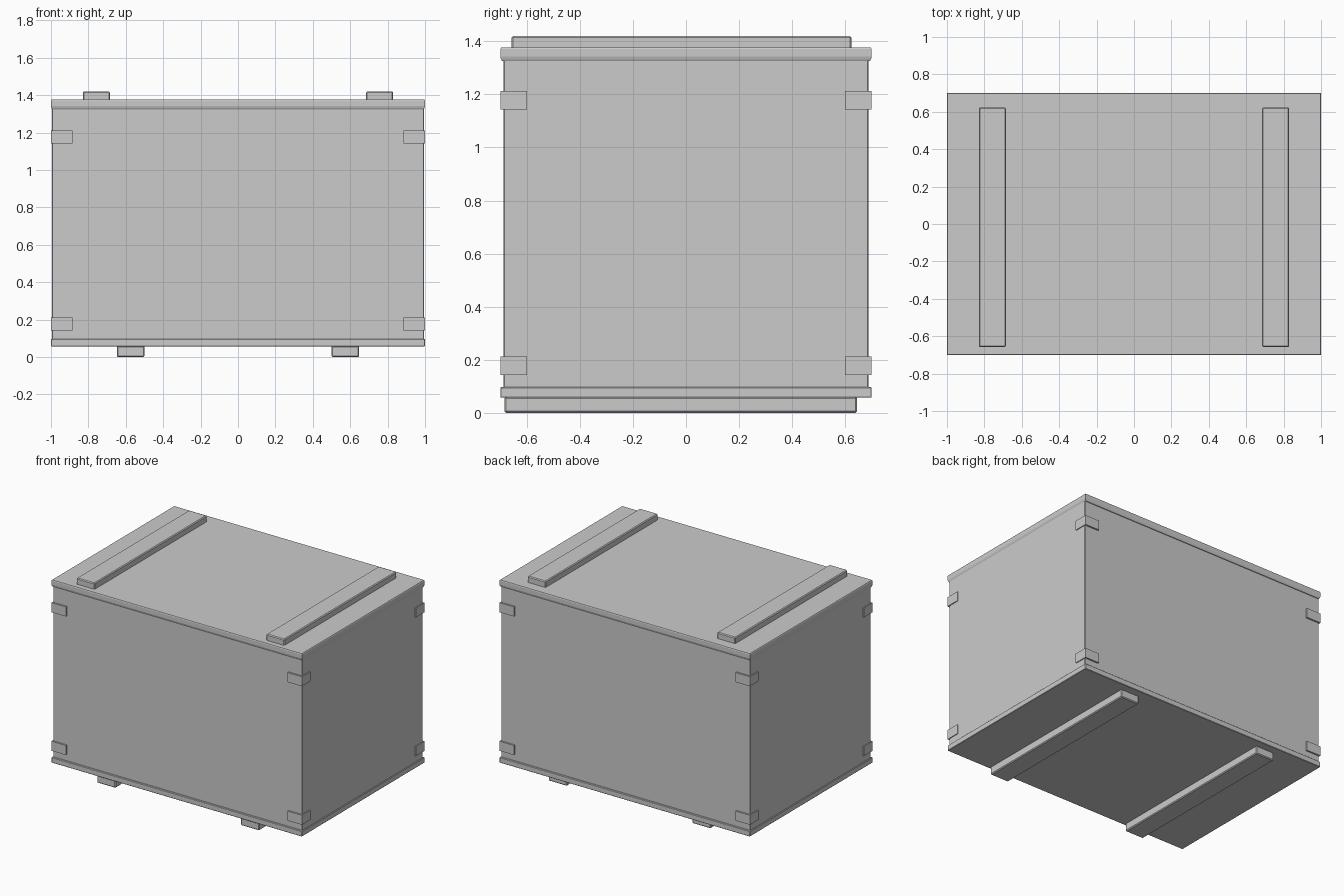
import bpy, bmesh

if "Cube" in bpy.data.objects:
    bpy.data.objects.remove(bpy.data.objects["Cube"])


def box(name, x, y, z, bevel=0.0, segments=1):
    """Box spanning the given (min, max) ranges, with optional edge bevel."""
    bm = bmesh.new()
    bmesh.ops.create_cube(bm, size=1)
    for v in bm.verts:
        v.co = [r[0] if c < 0 else r[1] for c, r in zip(v.co, (x, y, z))]
    me = bpy.data.meshes.new(name)
    bm.to_mesh(me)
    bm.free()
    ob = bpy.data.objects.new(name, me)
    bpy.context.collection.objects.link(ob)
    if bevel:
        mod = ob.modifiers.new("bevel", 'BEVEL')
        mod.width = bevel
        mod.segments = segments
    return ob


def prism(name, outline, z):
    """Vertical extrusion of a flat outline."""
    bm = bmesh.new()
    face = bm.faces.new([bm.verts.new((px, py, z[0])) for px, py in outline])
    ext = bmesh.ops.extrude_face_region(bm, geom=[face])
    for v in ext["geom"]:
        if isinstance(v, bmesh.types.BMVert):
            v.co.z = z[1]
    bmesh.ops.recalc_face_normals(bm, faces=bm.faces)
    me = bpy.data.meshes.new(name)
    bm.to_mesh(me)
    bm.free()
    ob = bpy.data.objects.new(name, me)
    bpy.context.collection.objects.link(ob)
    return ob


# Main case
box("case_body", (-0.994, 0.994), (-0.688, 0.688), (0.09, 1.335), 0.003)

# Base board
box("base_board", (-1, 1), (-0.7, 0.7), (0.057, 0.097), 0.003)

# Lid: slab whose lower rim curves inward
bm = bmesh.new()
rim = [(0.007, 1.325), (0.003, 1.332), (0.0, 1.342), (0.0, 1.371), (0.003, 1.376)]
rings = []
for inset, z in rim:
    a, b = 1 - inset, 0.7 - inset
    rings.append([bm.verts.new(p) for p in
                  ((-a, -b, z), (a, -b, z), (a, b, z), (-a, b, z))])
for lo, hi in zip(rings, rings[1:]):
    for i in range(4):
        j = (i + 1) % 4
        bm.faces.new((lo[i], lo[j], hi[j], hi[i]))
bm.faces.new(rings[0][::-1])
bm.faces.new(rings[-1])
lid_mesh = bpy.data.meshes.new("lid")
bm.to_mesh(lid_mesh)
bm.free()
bpy.context.collection.objects.link(bpy.data.objects.new("lid", lid_mesh))

# Battens on the lid and runners under the base
for side, label in ((-1, "left"), (1, "right")):
    xs = sorted((side * 0.685, side * 0.83))
    box(f"lid_batten_{label}", xs, (-0.658, 0.624), (1.37, 1.42), 0.006)
    xs = sorted((side * 0.5, side * 0.648))
    box(f"base_runner_{label}", xs, (-0.684, 0.645), (0.0, 0.06), 0.006)

# Thin L-shaped corner straps, two per vertical corner
strap = [(1, 0.7), (0.885, 0.7), (0.885, 0.686), (0.992, 0.686), (0.992, 0.6), (1, 0.6)]
for level, z in (("lower", (0.143, 0.212)), ("upper", (1.143, 1.212))):
    for sx in (-1, 1):
        for sy in (-1, 1):
            name = (f"corner_strap_{level}_{'front' if sy < 0 else 'back'}"
                    f"_{'left' if sx < 0 else 'right'}")
            prism(name, [(sx * px, sy * py) for px, py in strap], z)
